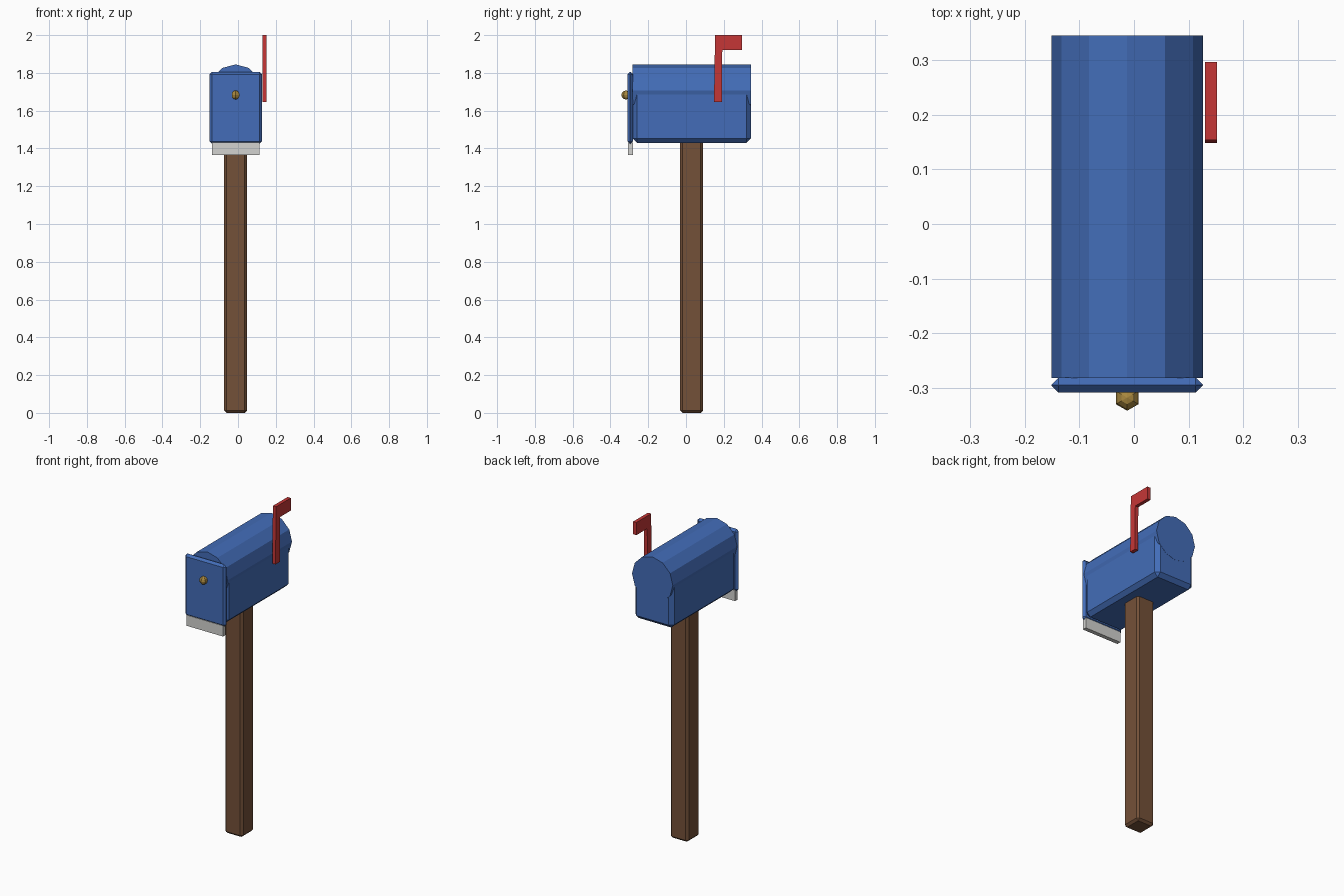
import bpy, bmesh, math
from mathutils import Matrix

cube = bpy.data.objects.get("Cube")
if cube:
    bpy.data.objects.remove(cube, do_unlink=True)

CX = -0.0125  # centre line of post, body and door


def material(name, r, g, b):
    m = bpy.data.materials.new(name)
    m.use_nodes = True
    m.diffuse_color = (r, g, b, 1)
    m.node_tree.nodes["Principled BSDF"].inputs["Base Color"].default_value = (r, g, b, 1)
    return m


blue = material("blue paint", 0.056, 0.152, 0.48)
brown = material("brown wood", 0.175, 0.082, 0.04)
red = material("red paint", 0.56, 0.037, 0.037)
grey = material("light grey", 0.65, 0.65, 0.63)
gold = material("brass", 0.40, 0.25, 0.05)


def finish(name, bm, mat):
    bmesh.ops.recalc_face_normals(bm, faces=bm.faces)
    mesh = bpy.data.meshes.new(name)
    bm.to_mesh(mesh)
    bm.free()
    mesh.materials.append(mat)
    obj = bpy.data.objects.new(name, mesh)
    bpy.context.collection.objects.link(obj)
    return obj


def box(name, mat, lo, hi, bevel=0):
    bm = bmesh.new()
    bmesh.ops.create_cube(bm, size=1)
    for v in bm.verts:
        v.co = [h if c > 0 else l for c, l, h in zip(v.co, lo, hi)]
    if bevel:
        bmesh.ops.bevel(bm, geom=bm.edges[:], offset=bevel, segments=1,
                        affect='EDGES', profile=0.5)
    return finish(name, bm, mat)


def extrude(name, mat, points, axis, start, depth):
    """Extrude a closed outline along x or y."""
    bm = bmesh.new()
    if axis == 'x':
        verts = [bm.verts.new((start, a, b)) for a, b in points]
        step = (depth, 0, 0)
    else:
        verts = [bm.verts.new((a, start, b)) for a, b in points]
        step = (0, depth, 0)
    face = bm.faces.new(verts)
    new = bmesh.ops.extrude_face_region(bm, geom=[face], use_keep_orig=True)
    bmesh.ops.translate(bm, vec=step,
                        verts=[g for g in new["geom"] if isinstance(g, bmesh.types.BMVert)])
    return finish(name, bm, mat)


# Post
box("post", brown, (CX - 0.061, -0.031, 0), (CX + 0.061, 0.091, 1.46), 0.013)

# Body: bevelled box with a twelve-sided barrel roof
box("body", blue, (CX - 0.1335, -0.283, 1.43), (CX + 0.1335, 0.344, 1.72), 0.023)
R = 0.139
roof = [(CX + R * math.sin(i * math.tau / 12), 1.706 + R * math.cos(i * math.tau / 12))
        for i in range(12)]
extrude("barrel_roof", blue, roof, 'y', -0.282, 0.627)

# Door with ridged rim, pull tab and knob
box("door", blue, (CX - R, -0.309, 1.424), (CX + R, -0.281, 1.806), 0.0135)
box("door_tab", grey, (CX - 0.125, -0.307, 1.366), (CX + 0.125, -0.2815, 1.432))
bm = bmesh.new()
bmesh.ops.create_uvsphere(bm, u_segments=6, v_segments=6, radius=0.024,
                          matrix=Matrix.Translation((CX, -0.318, 1.683)))
finish("door_knob", bm, gold)

# Signal flag on the left side
flag = [(0.148, 1.647), (0.19, 1.647), (0.192, 1.922), (0.297, 1.922),
        (0.297, 2.0), (0.154, 2.0)]
extrude("signal_flag", red, flag, 'x', 0.13, 0.022)
